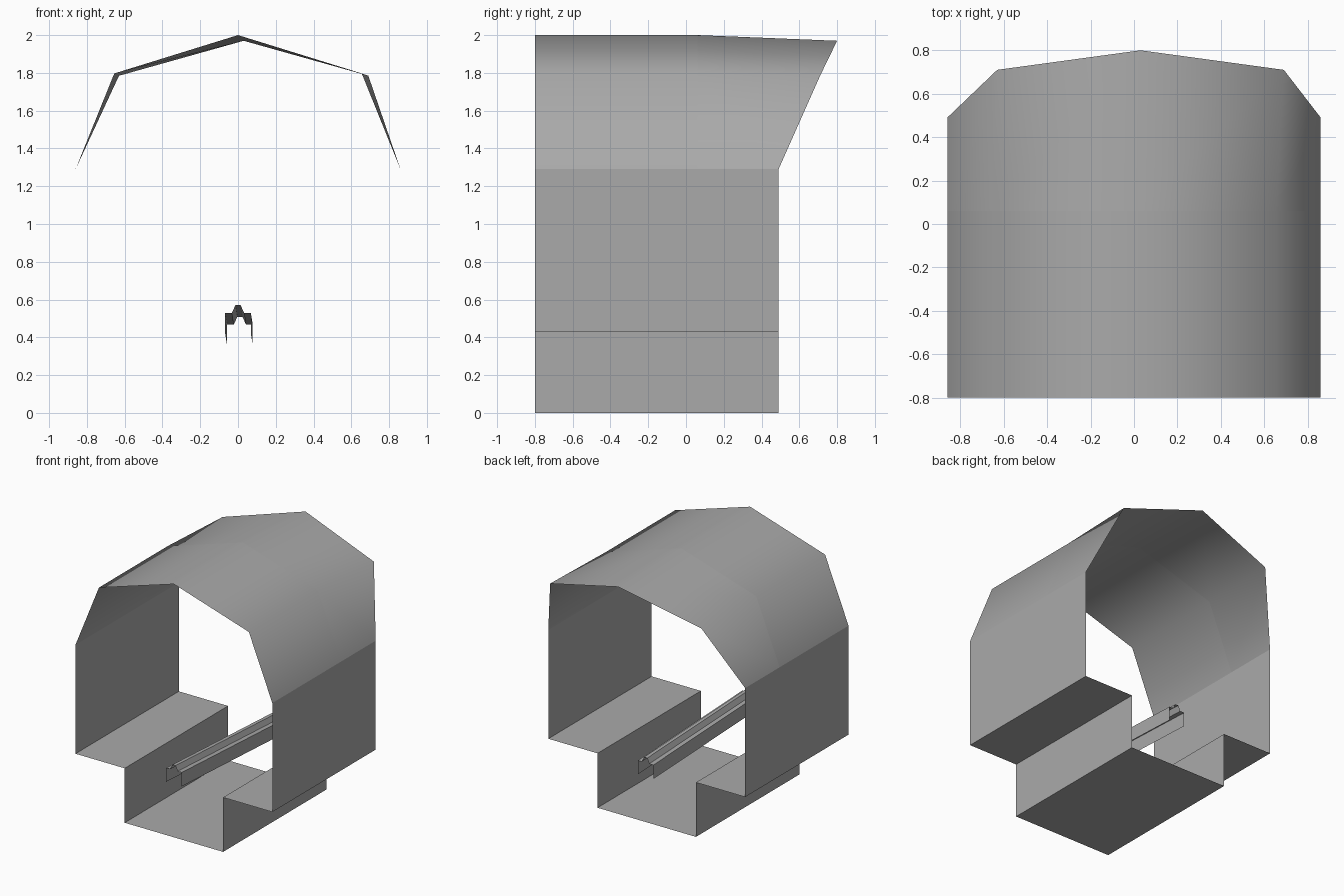
import bpy

if "Cube" in bpy.data.objects:
    bpy.data.objects.remove(bpy.data.objects["Cube"], do_unlink=True)

FRONT, MID, BACK = -0.8, 0.06, 0.49

grey = bpy.data.materials.new("plain grey")
grey.use_nodes = True
grey.diffuse_color = (0.4, 0.4, 0.4, 1)
grey.node_tree.nodes["Principled BSDF"].inputs["Base Color"].default_value = (0.4, 0.4, 0.4, 1)


def at_y(profile, y, dx=0, dz=0):
    """Place an x-z profile at depth y."""
    return [(x + dx, y, z + dz) for x, z in profile]


def sheet(name, first, last, smooth=False):
    """Loft a single-skin sheet between two matching sections."""
    n = len(first)
    faces = [(i, i + 1, n + i + 1, n + i) for i in range(n - 1)]
    mesh = bpy.data.meshes.new(name)
    mesh.from_pydata(first + last, [], faces)
    mesh.materials.append(grey)
    mesh.polygons.foreach_set("use_smooth", [smooth] * len(faces))
    mesh.update()
    obj = bpy.data.objects.new(name, mesh)
    bpy.context.collection.objects.link(obj)
    return obj


def mirrored(half):
    """Complete an open profile that is listed on its -x side only."""
    return half + [(-x, z) for x, z in reversed(half) if x != 0]


# Side walls, ledges and sunken floor, running from +x to -x
body = [(-x, z) for x, z in mirrored([(-0.86, 1.29), (-0.86, 0.43), (-0.43, 0.43), (-0.43, 0)])]
sheet("walls_and_floor", at_y(body, FRONT), at_y(body, BACK))

# Faceted arch roof, smooth shaded
arch = mirrored([(-0.86, 1.29), (-0.655, 1.797), (0, 2.0)])
sheet("roof", at_y(arch, FRONT), at_y(arch, MID), smooth=True)

# Rear hood, leaning out beyond the walls
rim = [(-0.86, BACK, 1.29), (-0.63, 0.71, 1.785), (0.03, 0.8, 1.97),
       (0.69, 0.71, 1.785), (0.86, BACK, 1.29)]
sheet("rear_hood", at_y(arch, MID), rim, smooth=True)

# Thin folded rail, dropping slightly towards the back
fold = mirrored([(-0.068, 0.42), (-0.068, 0.53), (-0.032, 0.53), (-0.014, 0.57)])
sheet("centre_rail", at_y(fold, FRONT), at_y(fold, BACK, 0.01, -0.062))
